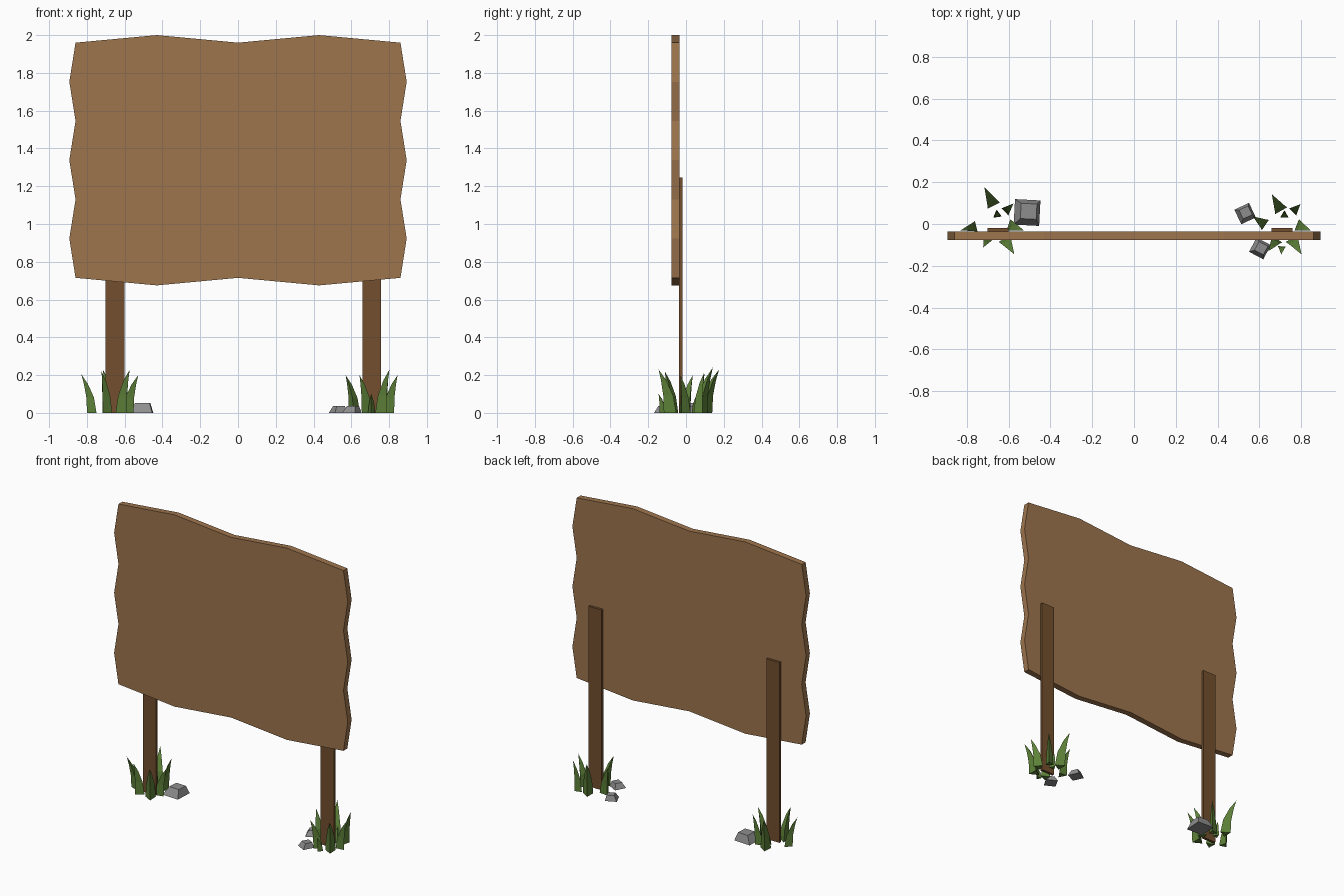
import bpy, bmesh
from math import cos, sin, pi, atan2, radians
from mathutils import Matrix, Vector

if "Cube" in bpy.data.objects:
    bpy.data.objects.remove(bpy.data.objects["Cube"])


def material(name, rgb):
    m = bpy.data.materials.new(name)
    m.diffuse_color = (*rgb, 1)
    m.use_nodes = True
    m.node_tree.nodes["Principled BSDF"].inputs["Base Color"].default_value = m.diffuse_color
    return m


BOARD = material("board_wood", (0.34, 0.178, 0.075))
POST = material("post_wood", (0.17, 0.078, 0.027))
GRASS = material("grass_green", (0.11, 0.22, 0.04))
STONE = material("stone_grey", (0.27, 0.27, 0.27))


def finish(name, bm, mat):
    bmesh.ops.recalc_face_normals(bm, faces=bm.faces)
    mesh = bpy.data.meshes.new(name)
    bm.to_mesh(mesh)
    bm.free()
    mesh.materials.append(mat)
    obj = bpy.data.objects.new(name, mesh)
    bpy.context.collection.objects.link(obj)


# Board: wavy outline, extruded backwards
top = [(-0.86 + 0.43 * i, 2.0 if i % 2 else 1.96) for i in range(5)]
side = [(0.893 if i % 2 == 0 else 0.86, 1.753 - 0.2075 * i) for i in range(5)]
bottom = [(x, 2.675 - z) for x, z in reversed(top)]
left = [(-x, z) for x, z in reversed(side)]
bm = bmesh.new()
face = bm.faces.new([bm.verts.new((x, -0.077, z)) for x, z in top + side + bottom + left])
ext = bmesh.ops.extrude_face_region(bm, geom=[face])
bmesh.ops.translate(bm, vec=(0, 0.042, 0),
                    verts=[v for v in ext["geom"] if isinstance(v, bmesh.types.BMVert)])
finish("sign_board", bm, BOARD)

# Flat posts on the back of the board
for name, x in (("left_post", -0.651), ("right_post", 0.708)):
    bm = bmesh.new()
    bmesh.ops.create_cube(bm, size=1, matrix=Matrix.Translation((x, -0.028, 0.6225))
                          @ Matrix.Diagonal((0.1, 0.018, 1.245, 1)))
    finish(name, bm, POST)


def add_blade(bm, base, tip, height, radius):
    """Three-sided tapering blade that bends outwards towards its tip."""
    base, tip = Vector(base), Vector(tip)
    lean = tip - base
    turn = atan2(lean.y, lean.x)
    rings = []
    for t, taper in ((0, 1), (0.4, 0.8), (0.75, 0.42)):
        c = base + lean * t ** 2
        rings.append([bm.verts.new((c.x + radius * taper * cos(turn + k * 2 * pi / 3),
                                    c.y + radius * taper * sin(turn + k * 2 * pi / 3),
                                    height * t)) for k in range(3)])
    point = bm.verts.new((tip.x, tip.y, height))
    bm.faces.new(rings[0])
    for k in range(3):
        n = (k + 1) % 3
        for a, b in zip(rings, rings[1:]):
            bm.faces.new((a[k], a[n], b[n], b[k]))
        bm.faces.new((rings[-1][k], rings[-1][n], point))


# Grass clumps: base, tip, height, radius of each blade
clumps = {
    "left_grass": [
        ((-0.68, 0.105), (-0.716, 0.175), 0.23, 0.038),
        ((-0.655, 0.045), (-0.657, 0.06), 0.1, 0.024),
        ((-0.608, 0.068), (-0.577, 0.098), 0.21, 0.028),
        ((-0.77, -0.015), (-0.83, -0.03), 0.205, 0.03),
        ((-0.585, -0.01), (-0.528, -0.03), 0.2, 0.034),
        ((-0.7, -0.07), (-0.722, -0.112), 0.22, 0.034),
        ((-0.61, -0.085), (-0.573, -0.145), 0.23, 0.038)],
    "right_grass": [
        ((0.695, 0.08), (0.66, 0.142), 0.24, 0.038),
        ((0.72, 0.042), (0.72, 0.06), 0.1, 0.024),
        ((0.77, 0.068), (0.797, 0.095), 0.21, 0.028),
        ((0.615, 0.005), (0.57, 0.036), 0.2, 0.034),
        ((0.795, -0.01), (0.845, -0.03), 0.2, 0.034),
        ((0.675, -0.085), (0.643, -0.13), 0.2, 0.034),
        ((0.707, -0.118), (0.705, -0.145), 0.1, 0.022),
        ((0.765, -0.085), (0.802, -0.145), 0.23, 0.038)],
}
for name, blades in clumps.items():
    bm = bmesh.new()
    for blade in blades:
        add_blade(bm, *blade)
    finish(name, bm, GRASS)


# Stones: low blocks with a shrunken, shifted top
def stone(name, x, y, size, height, angle):
    bm = bmesh.new()
    bmesh.ops.create_cube(bm, size=1)
    for v in bm.verts:
        if v.co.z > 0:
            v.co.x = v.co.x * 0.62 + 0.06
            v.co.y = v.co.y * 0.6 + 0.05
        v.co.z += 0.5
    bmesh.ops.transform(bm, verts=bm.verts, matrix=Matrix.Translation((x, y, 0))
                        @ Matrix.Rotation(radians(angle), 4, "Z")
                        @ Matrix.Diagonal((size, size, height, 1)))
    finish(name, bm, STONE)


stone("large_stone", -0.512, 0.055, 0.122, 0.053, -3)
stone("small_stone_back", 0.532, 0.05, 0.077, 0.036, 25)
stone("small_stone_front", 0.603, -0.117, 0.077, 0.036, -28)
